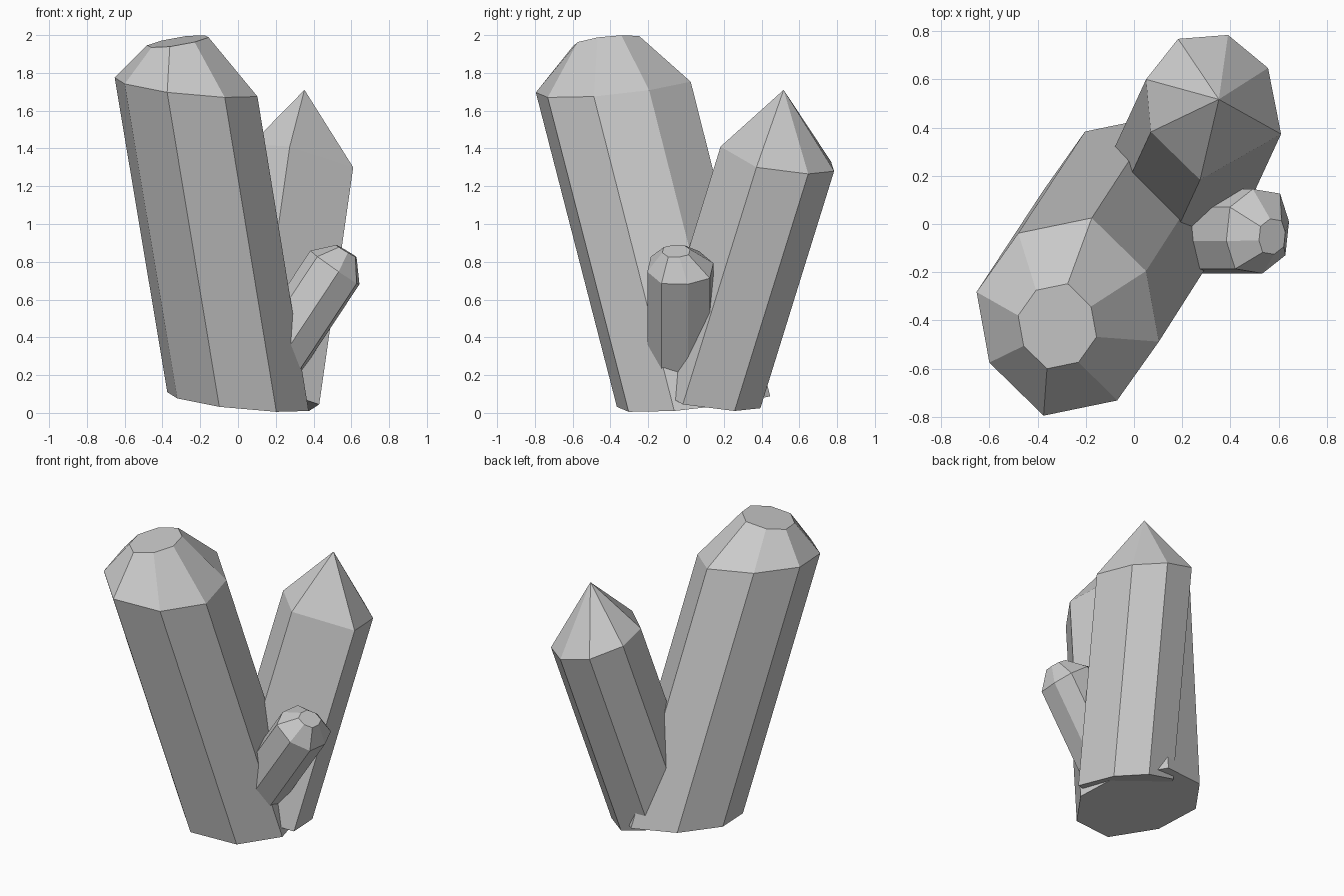
import bpy, bmesh
from mathutils import Vector

if "Cube" in bpy.data.objects:
    bpy.data.objects.remove(bpy.data.objects["Cube"])


def mirrored(half):
    """Complete a centrally symmetric outline from half its points."""
    return half + [(-x, -y) for x, y in half]


def crystal(name, outline, levels, apex=None):
    """Loft an outline through levels of (centre, scale, slope_x, slope_y)."""
    bm = bmesh.new()
    rings = []
    for (cx, cy, cz), s, a, b in levels:
        rings.append([bm.verts.new((cx + s * x, cy + s * y, cz + s * (a * x + b * y)))
                      for x, y in outline])
    n = len(outline)
    bm.faces.new(rings[0][::-1])
    for low, high in zip(rings, rings[1:]):
        for i in range(n):
            j = (i + 1) % n
            bm.faces.new((low[i], low[j], high[j], high[i]))
    if apex:
        tip = bm.verts.new(Vector(apex))
        for i in range(n):
            bm.faces.new((rings[-1][i], rings[-1][(i + 1) % n], tip))
    else:
        bm.faces.new(rings[-1])
    bmesh.ops.recalc_face_normals(bm, faces=bm.faces)
    mesh = bpy.data.meshes.new(name)
    bm.to_mesh(mesh)
    bm.free()
    obj = bpy.data.objects.new(name, mesh)
    bpy.context.collection.objects.link(obj)
    return obj


# Large eight-sided crystal with a blunt tip
crystal("large_crystal",
        mirrored([(0.325, 0.19), (0.10, 0.41), (-0.205, 0.347), (-0.378, 0.103)]),
        [((0.0, 0.04, 0.06), 0.99, -0.107, 0.095),
         ((-0.275, -0.385, 1.725), 1.0, -0.107, 0.095),
         ((-0.318, -0.424, 1.967), 0.43, 0.16, 0.12)])

# Medium seven-sided crystal with a sharp point
crystal("medium_crystal",
        [(0.305, -0.157), (0.251, 0.117), (0.085, 0.254), (-0.122, 0.238),
         (-0.255, 0.07), (-0.235, -0.148), (-0.031, -0.347)],
        [((0.125, 0.14, 0.088), 1.0, -0.23, -0.172),
         ((0.305, 0.53, 1.343), 1.0, -0.23, -0.172)],
        apex=(0.352, 0.517, 1.71))

# Small eight-sided crystal leaning out to the side, root buried in the large one
crystal("small_crystal",
        mirrored([(0.13, 0.04), (0.093, 0.156), (-0.02, 0.175), (-0.115, 0.10)]),
        [((0.13, -0.03, 0.19), 1.0, -0.7, 0.05),
         ((0.513, -0.03, 0.77), 1.0, -0.7, 0.05),
         ((0.573, -0.052, 0.857), 0.42, -0.6, 0.05)])
